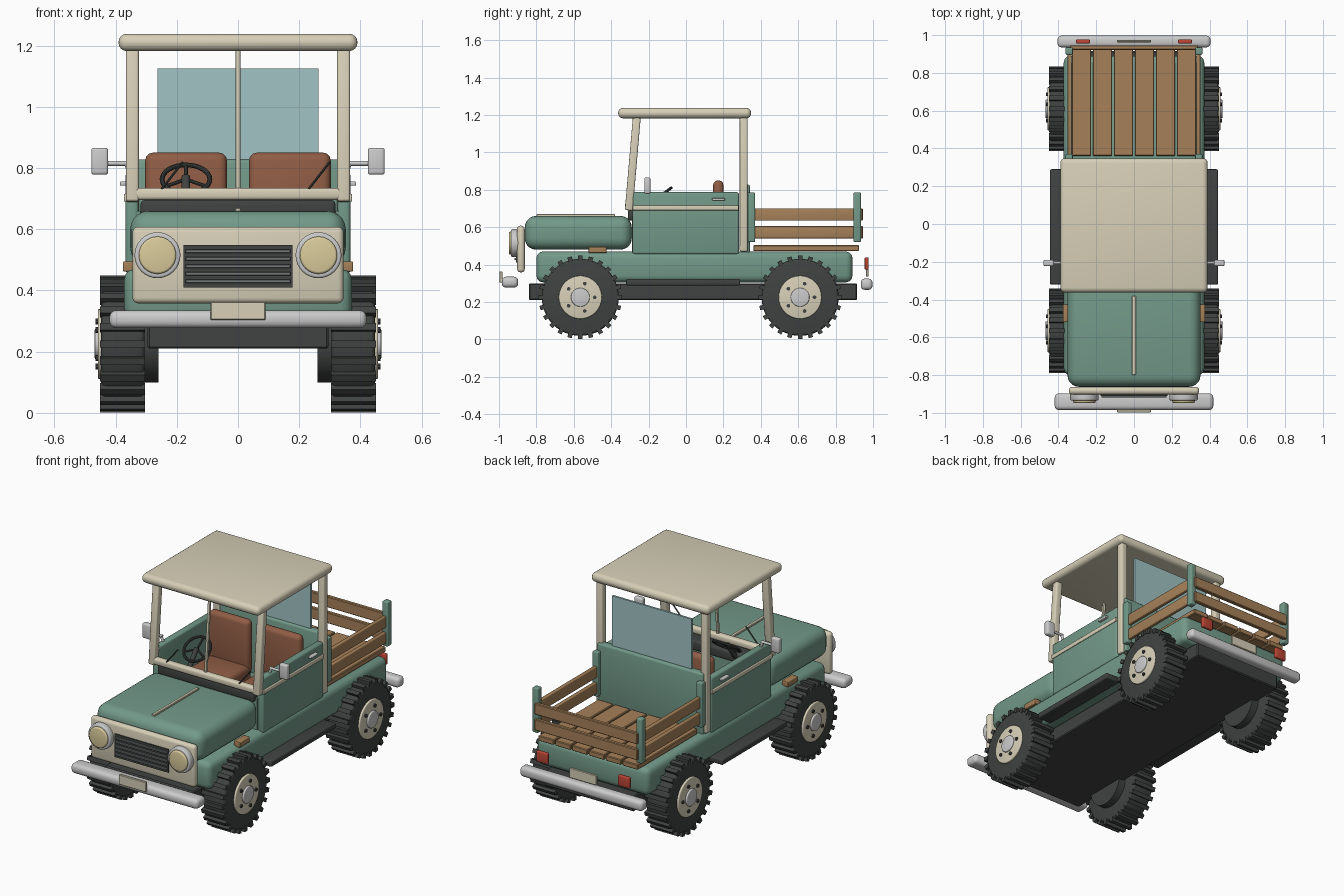
import bpy, bmesh, math
from mathutils import Vector, Matrix

if "Cube" in bpy.data.objects:
    bpy.data.objects.remove(bpy.data.objects["Cube"])

COLORS = {
    "green": (0.17, 0.32, 0.25), "cream": (0.68, 0.63, 0.48), "wood": (0.38, 0.22, 0.10),
    "dark": (0.05, 0.056, 0.052), "leather": (0.28, 0.11, 0.06), "red": (0.50, 0.06, 0.035),
    "glass": (0.36, 0.55, 0.56), "lens": (0.70, 0.60, 0.33), "slat": (0.17, 0.19, 0.19),
}
MATS = {}
for key, c in COLORS.items():
    MATS[key] = bpy.data.materials.new(key)
    MATS[key].diffuse_color = (*c, 1)


def finish(bm, name, color, bevel=0.0, seg=3):
    if bevel:
        edges = [e for e in bm.edges if e.calc_face_angle(0) > math.radians(50)]
        bmesh.ops.bevel(bm, geom=edges, offset=bevel, segments=seg, profile=0.5,
                        affect='EDGES', clamp_overlap=True)
    bmesh.ops.recalc_face_normals(bm, faces=bm.faces)
    me = bpy.data.meshes.new(name)
    bm.to_mesh(me)
    bm.free()
    ob = bpy.data.objects.new(name, me)
    bpy.context.collection.objects.link(ob)
    if color:
        me.materials.append(MATS[color])
    return ob


def box(name, color, x, y, z, bevel=0.0, seg=3):
    """Box from (min, max) ranges."""
    bm = bmesh.new()
    size = [r[1] - r[0] for r in (x, y, z)]
    mid = [(r[1] + r[0]) / 2 for r in (x, y, z)]
    bmesh.ops.create_cube(bm, size=1, matrix=Matrix.Translation(mid) @ Matrix.Diagonal((*size, 1)))
    return finish(bm, name, color, bevel, seg)


def sides(name, color, x, y, z, bevel=0.0):
    """Same box on the right and the left."""
    for s, label in ((1, "right"), (-1, "left")):
        box(f"{label}_{name}", color, sorted((s * x[0], s * x[1])), y, z, bevel)


def rod(name, color, a, b, r, bevel=0.0, n=32, square=None):
    """Cylinder (or square bar) between two points."""
    a, b = Vector(a), Vector(b)
    d = b - a
    m = Matrix.Translation((a + b) / 2) @ d.to_track_quat('Z', 'Y').to_matrix().to_4x4()
    bm = bmesh.new()
    if square:
        bmesh.ops.create_cube(bm, size=1, matrix=m @ Matrix.Diagonal((*square, d.length, 1)))
    else:
        bmesh.ops.create_cone(bm, cap_ends=True, segments=n, radius1=r, radius2=r,
                              depth=d.length, matrix=m)
    return finish(bm, name, color, bevel)


# Chassis and lower body
box("chassis", "dark", (-0.295, 0.295), (-0.84, 0.915), (0.21, 0.30), 0.006, 1)
box("lower_body", "green", (-0.372, 0.372), (-0.80, 0.89), (0.305, 0.47), 0.035)
sides("running_board", "dark", (0.35, 0.445), (-0.32, 0.29), (0.288, 0.323), 0.008)

# Hood and front panel
box("hood", "green", (-0.352, 0.352), (-0.862, -0.29), (0.48, 0.66), 0.06, 5)
box("hood_strip", "cream", (-0.01, 0.01), (-0.80, -0.38), (0.655, 0.67), 0.003, 1)
box("front_panel", "cream", (-0.345, 0.345), (-0.903, -0.862), (0.358, 0.608), 0.018)
box("grille", "dark", (-0.178, 0.178), (-0.910, -0.88), (0.41, 0.548))
for i in range(5):
    z = 0.43 + i * 0.0245
    box(f"grille_slat_{i}", "slat", (-0.172, 0.172), (-0.918, -0.90), (z - 0.006, z + 0.006), 0.002, 1)
for s in (-1, 1):
    x = s * 0.263
    rod("headlight_ring", None, (x, -0.89, 0.515), (x, -0.935, 0.515), 0.075, 0.008)
    rod("headlight_lens", "lens", (x, -0.92, 0.515), (x, -0.947, 0.515), 0.061, 0.008)

# Bumpers, plates, lamps
box("front_bumper", None, (-0.42, 0.42), (-0.985, -0.897), (0.277, 0.335), 0.022)
box("front_plate", "cream", (-0.09, 0.09), (-0.998, -0.982), (0.303, 0.363), 0.003, 1)
box("rear_bumper", None, (-0.405, 0.405), (0.935, 0.997), (0.265, 0.325), 0.02)
box("rear_plate", "cream", (-0.09, 0.09), (0.962, 0.975), (0.335, 0.395), 0.003, 1)
sides("tail_lamp", "red", (0.233, 0.307), (0.955, 0.977), (0.373, 0.438), 0.006)
sides("side_marker", "wood", (0.335, 0.376), (-0.52, -0.425), (0.462, 0.495), 0.004)

# Cab: doors, trim, back panel, cowl
sides("door", "green", (0.325, 0.367), (-0.287, 0.284), (0.455, 0.787), 0.012)
sides("door_trim", "cream", (0.36, 0.373), (-0.285, 0.282), (0.69, 0.716), 0.004)
sides("door_handle", None, (0.362, 0.386), (0.14, 0.208), (0.742, 0.756), 0.004)
box("cab_back", "green", (-0.35, 0.35), (0.295, 0.342), (0.45, 0.828), 0.012)
box("firewall", "green", (-0.33, 0.33), (-0.29, -0.265), (0.45, 0.66))
box("dashboard", "dark", (-0.318, 0.318), (-0.31, -0.215), (0.635, 0.695), 0.012)

# Roof, posts, windscreen frame, rear window
box("roof", "cream", (-0.39, 0.39), (-0.363, 0.348), (1.182, 1.238), 0.026, 4)
for s in (-1, 1):
    x = s * 0.345
    rod("front_post", "cream", (x, -0.306, 0.69), (x, -0.262, 1.20), 0, 0.008, square=(0.042, 0.042))
    rod("rear_post", "cream", (x, 0.308, 0.47), (x, 0.308, 1.20), 0, 0.008, square=(0.042, 0.042))
box("windscreen_sill", "cream", (-0.34, 0.34), (-0.325, -0.285), (0.695, 0.735), 0.012)
rod("windscreen_divider", "cream", (0, -0.304, 0.72), (0, -0.263, 1.20), 0, 0.003, square=(0.015, 0.015))
box("rear_window", "glass", (-0.263, 0.263), (0.31, 0.322), (0.81, 1.125))
for x in (0.23, -0.25):
    rod("wiper", "dark", (x, -0.318, 0.73), (x + 0.07, -0.308, 0.82), 0.004, n=8)

# Mirrors
for s in (-1, 1):
    rod("mirror_arm", None, (s * 0.345, -0.205, 0.77), (s * 0.365, -0.205, 0.815), 0.008, n=12)
    rod("mirror_bar", None, (s * 0.355, -0.205, 0.815), (s * 0.43, -0.205, 0.815), 0.008, n=12)
sides("mirror", None, (0.424, 0.479), (-0.223, -0.19), (0.778, 0.866), 0.009)

# Seats
sides("seat_cushion", "leather", (0.036, 0.303), (-0.10, 0.19), (0.47, 0.585), 0.03)
sides("seat_back", "leather", (0.036, 0.303), (0.145, 0.20), (0.53, 0.85), 0.025)

# Steering wheel
center = Vector((-0.17, -0.142, 0.763))
tilt = Matrix.Translation(center) @ Matrix.Rotation(math.radians(37), 4, 'X')
bm = bmesh.new()
N, M = 32, 10
ring = [[bm.verts.new(tilt @ Vector(((0.078 + 0.008 * math.cos(v)) * math.cos(u),
                                     (0.078 + 0.008 * math.cos(v)) * math.sin(u),
                                     0.008 * math.sin(v))))
         for v in [j * math.tau / M for j in range(M)]] for u in [i * math.tau / N for i in range(N)]]
for i in range(N):
    for j in range(M):
        k, l = (i + 1) % N, (j + 1) % M
        bm.faces.new((ring[i][j], ring[k][j], ring[k][l], ring[i][l]))
finish(bm, "steering_wheel", "dark")
for a in (90, 210, 330):
    t = math.radians(a)
    rod("steering_spoke", "dark", center, tilt @ Vector((0.078 * math.cos(t), 0.078 * math.sin(t), 0)), 0.006, n=8)
rod("steering_column", "dark", tilt @ Vector((0, 0, 0.01)), (-0.17, -0.26, 0.62), 0.014, n=16)

# Load bed: planks, stakes, rails
for i in range(6):
    x = (i - 2.5) * 0.111
    box(f"bed_plank_{i}", "wood", (x - 0.051, x + 0.051), (0.36, 0.925), (0.472, 0.504), 0.004, 1)
for y in (0.33, 0.895):
    sides("bed_stake", "green", (0.324, 0.362), (y, y + 0.04), (0.52, 0.786), 0.007)
for z in (0.54, 0.635):
    sides("bed_side_rail", "wood", (0.33, 0.352), (0.36, 0.93), (z, z + 0.066), 0.004)
    box("tail_rail", "wood", (-0.34, 0.34), (0.922, 0.946), (z, z + 0.066), 0.004, 1)

# Wheels
LUGS = 24
for y, end in ((-0.565, "front"), (0.61, "rear")):
    for s, label in ((1, "right"), (-1, "left")):
        tag, z = f"{end}_{label}", 0.225
        rod(tag + "_tire", "dark", (s * 0.305, y, z), (s * 0.447, y, z), 0.206, 0.015, n=48)
        bm = bmesh.new()
        for i in range(LUGS):
            m = (Matrix.Translation((s * 0.377, y, z)) @ Matrix.Rotation(i * math.tau / LUGS, 4, 'X')
                 @ Matrix.Translation((0, 0, 0.208)) @ Matrix.Diagonal((0.146, 0.024, 0.03, 1)))
            bmesh.ops.create_cube(bm, size=1, matrix=m)
        finish(bm, tag + "_tread", "dark")
        rod(tag + "_inner_hub", "dark", (s * 0.26, y, z), (s * 0.31, y, z), 0.125)
        rod(tag + "_rim", "cream", (s * 0.43, y, z), (s * 0.458, y, z), 0.115, 0.005)
        rod(tag + "_hub_cap", None, (s * 0.45, y, z), (s * 0.468, y, z), 0.05, 0.005)
        for i in range(5):
            a = math.pi * 0.5 + i * math.tau / 5
            p = (y + 0.077 * math.sin(a), z + 0.077 * math.cos(a))
            rod(tag + "_bolt", "dark", (s * 0.45, *p), (s * 0.466, *p), 0.01, n=10)

# Smooth shading with sharp edges kept
for ob in bpy.data.objects:
    ob.select_set(True)
bpy.context.view_layer.objects.active = bpy.data.objects["hood"]
bpy.ops.object.shade_smooth_by_angle(angle=math.radians(32))

for m in bpy.data.materials:
    if m.users and not m.is_grease_pencil:
        m.use_nodes = True
        m.node_tree.nodes["Principled BSDF"].inputs["Base Color"].default_value = m.diffuse_color
